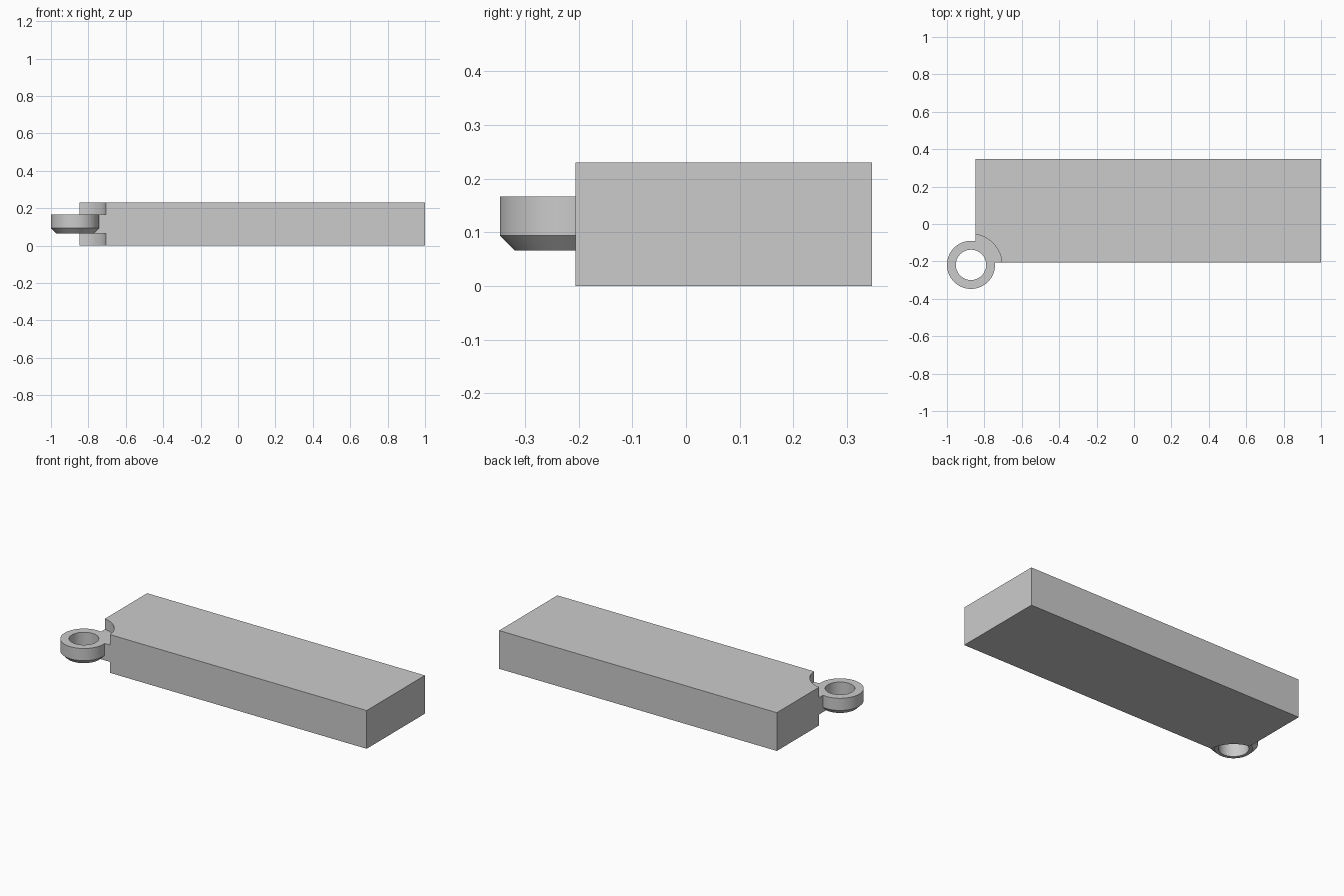
import bpy, math

cube = bpy.data.objects.get("Cube")
if cube:
    bpy.data.objects.remove(cube, do_unlink=True)

# One plain grey for everything
grey = bpy.data.materials.new("plain_grey")
grey.use_nodes = True
colour = (0.6, 0.6, 0.6, 1)
grey.diffuse_color = colour
grey.node_tree.nodes["Principled BSDF"].inputs["Base Color"].default_value = colour

HEIGHT = 0.23
EYE_X, EYE_Y = -0.8715, -0.2185
EYE_BOTTOM, EYE_TOP = 0.066, 0.167
EYE_RADIUS, HOLE_RADIUS, NOTCH_RADIUS = 0.1285, 0.081, 0.165
CHAMFER = 0.028
SIDES = 96


def turned(name, rings):
    """Solid of revolution about the eye axis, from (radius, z) rings."""
    verts = [(EYE_X + r * math.cos(math.tau * i / SIDES),
              EYE_Y + r * math.sin(math.tau * i / SIDES), z)
             for r, z in rings for i in range(SIDES)]
    faces = [tuple(reversed(range(SIDES))),
             tuple(range(len(verts) - SIDES, len(verts)))]
    for k in range(len(rings) - 1):
        a, b = k * SIDES, (k + 1) * SIDES
        for i in range(SIDES):
            j = (i + 1) % SIDES
            faces.append((a + i, a + j, b + j, b + i))
    mesh = bpy.data.meshes.new(name)
    mesh.from_pydata(verts, [], faces)
    mesh.materials.append(grey)
    obj = bpy.data.objects.new(name, mesh)
    bpy.context.collection.objects.link(obj)
    return obj


def combine(target, tool, operation):
    mod = target.modifiers.new(tool.name, "BOOLEAN")
    mod.operation, mod.solver, mod.object = operation, "EXACT", tool
    bpy.ops.object.select_all(action="DESELECT")
    target.select_set(True)
    bpy.context.view_layer.objects.active = target
    bpy.ops.object.modifier_apply(modifier=mod.name)
    bpy.data.objects.remove(tool, do_unlink=True)


# Long rectangular bar
x0, x1, y0, y1 = -0.847, 1.0, -0.206, 0.347
bpy.ops.mesh.primitive_cube_add(
    size=1, location=((x0 + x1) / 2, (y0 + y1) / 2, HEIGHT / 2))
bar = bpy.context.object
bar.name = "bar_with_eye"
bar.scale = (x1 - x0, y1 - y0, HEIGHT)
bpy.ops.object.transform_apply(location=True, rotation=False, scale=True)
bar.data.materials.append(grey)

# Round clearance notches above and below the eye
for name, low, high in (("lower_notch", -0.1, EYE_BOTTOM),
                        ("upper_notch", EYE_TOP, HEIGHT + 0.1)):
    notch = turned(name, [(NOTCH_RADIUS, low), (NOTCH_RADIUS, high)])
    combine(bar, notch, "DIFFERENCE")

# Eye at the corner, chamfered underneath, with a through hole
eye = turned("eye", [(EYE_RADIUS - CHAMFER, EYE_BOTTOM),
                     (EYE_RADIUS, EYE_BOTTOM + CHAMFER),
                     (EYE_RADIUS, EYE_TOP)])
combine(bar, eye, "UNION")
hole = turned("hole", [(HOLE_RADIUS, -0.1), (HOLE_RADIUS, HEIGHT + 0.1)])
combine(bar, hole, "DIFFERENCE")

bpy.ops.object.shade_smooth_by_angle(angle=math.radians(30))
